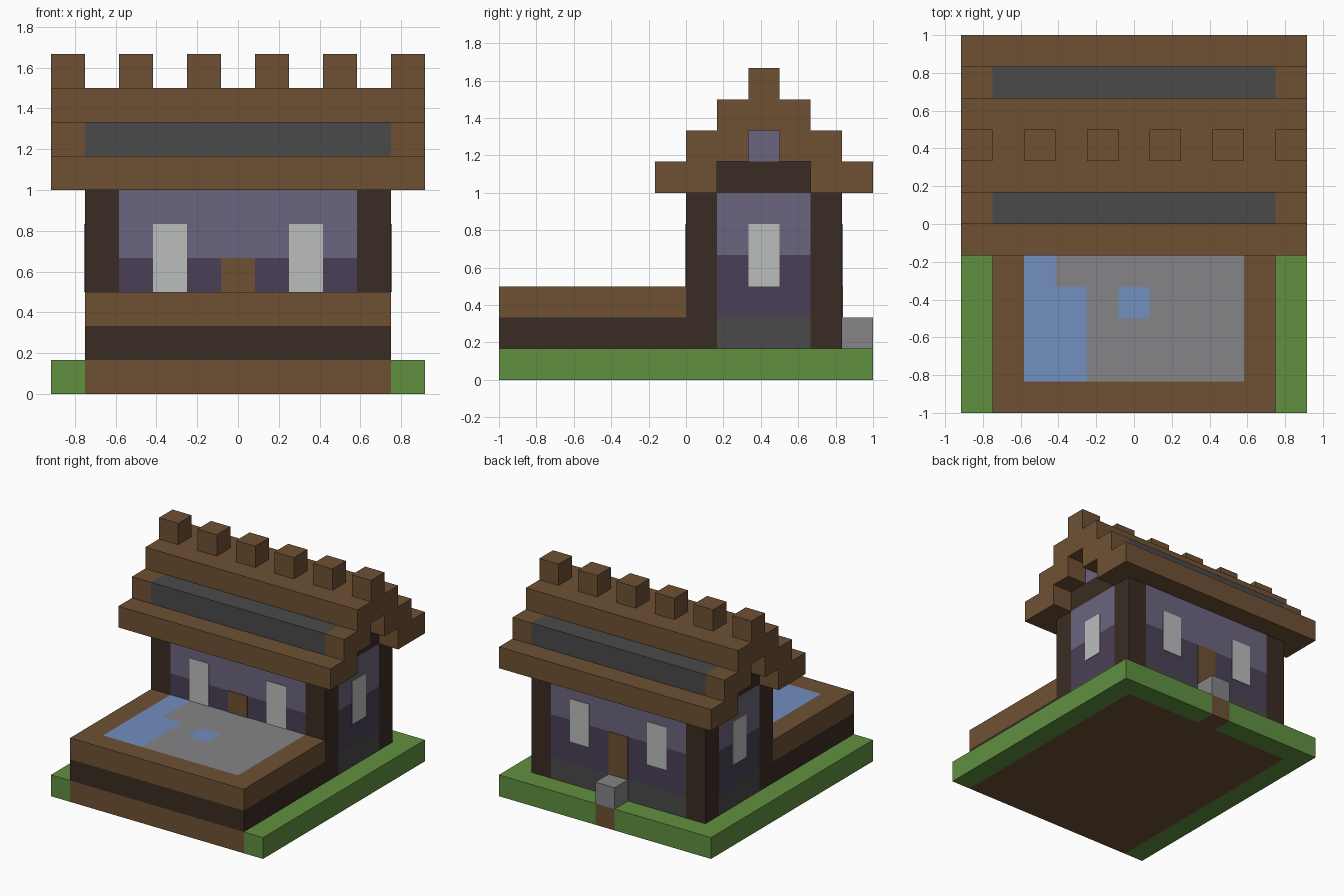
import bpy, bmesh
from mathutils import Matrix, Vector

cube = bpy.data.objects.get("Cube")
if cube:
    bpy.data.objects.remove(cube, do_unlink=True)

U = 1 / 6                      # one building block
W, D = 11, 12                  # footprint in blocks
PLATE = 0.03                   # painted plate thickness in blocks


def material(name, r, g, b):
    def linear(c):
        c /= 255
        return c / 12.92 if c <= 0.04045 else ((c + 0.055) / 1.055) ** 2.4
    colour = (linear(r), linear(g), linear(b), 1)
    m = bpy.data.materials.new(name)
    m.diffuse_color = colour
    m.use_nodes = True
    bsdf = next(n for n in m.node_tree.nodes if n.type == 'BSDF_PRINCIPLED')
    bsdf.inputs["Base Color"].default_value = colour
    bsdf.inputs["Roughness"].default_value = 0.9
    return m


wood = material("wood brown", 110, 81, 52)
dark_wood = material("dark timber", 58, 44, 35)
grass = material("grass green", 96, 144, 64)
water = material("water blue", 114, 142, 191)
stone = material("stone grey", 133, 133, 135)
slate = material("slate grey", 74, 74, 74)
lower_paint = material("dark purple", 74, 64, 86)
upper_paint = material("light purple", 107, 101, 126)
glass = material("pale window", 187, 190, 188)


def finish(name, bm, *mats):
    me = bpy.data.meshes.new(name)
    bm.to_mesh(me)
    bm.free()
    for m in mats:
        me.materials.append(m)
    ob = bpy.data.objects.new(name, me)
    bpy.context.collection.objects.link(ob)
    return ob


def blocks(name, mat, *boxes):
    """One object from boxes given as x0, x1, y0, y1, z0, z1 in blocks."""
    bm = bmesh.new()
    for x0, x1, y0, y1, z0, z1 in boxes:
        centre = Vector((x0 + x1 - W, y0 + y1 - D, z0 + z1)) * U / 2
        size = Vector((x1 - x0, y1 - y0, z1 - z0)) * U
        bmesh.ops.create_cube(bm, size=1, matrix=Matrix.Translation(centre) @ Matrix.Diagonal(size).to_4x4())
    return finish(name, bm, mat)


def mirror_x(b):
    return (W - b[1], W - b[0], *b[2:])


def mirror_y(b):
    """Mirror front to back about the roof ridge."""
    return (*b[:2], 17 - b[3], 17 - b[2], *b[4:])


# Ground
side = (0, 1, 0, D, 0, 1)
back = (1, 5, 11, D, 0, 1)
blocks("lawn", grass, side, mirror_x(side), back, mirror_x(back))
blocks("earth", wood, (1, 10, 0, 11, 0, 1), (5, 6, 11, D, 0, 1))
blocks("back_step", stone, (5, 6, 11, D, 1, 2))

# Terrace
blocks("terrace_wall", dark_wood, (1, 10, 0, 6, 1, 2))
edge = (1, 2, 1, 6, 2, 3)
blocks("terrace_border", wood, (1, 10, 0, 1, 2, 3), edge, mirror_x(edge))

# Terrace floor: one face per paving block, water chosen by position
bm = bmesh.new()
bmesh.ops.create_grid(bm, x_segments=7, y_segments=5, size=0.5,
                      matrix=Matrix.Translation((0, -2.5 * U, 3 * U)) @ Matrix.Diagonal((7 * U, 5 * U, 1, 1)))
for f in bm.faces:
    c = f.calc_center_median() / U
    x, y = int(c.x + W / 2), int(c.y + D / 2)
    f.material_index = int(x == 2 or (x == 3 and y < 4) or (x == 5 and y == 3))
finish("terrace_floor", bm, stone, water)

# House walls in horizontal bands, with timber corner posts
for name, mat, z0, z1 in (("foundation", slate, 1, 2),
                          ("lower_wall", lower_paint, 2, 4),
                          ("upper_wall", upper_paint, 4, 6)):
    blocks(name, mat, (1, 10, 7, 10, z0, z1), (2, 9, 6, 11, z0, z1))
for yname, y in (("front", 6), ("back", 10)):
    for xname, x in (("right", 1), ("left", 9)):
        blocks(f"{yname}_{xname}_post", dark_wood, (x, x + 1, y, y + 1, 1, 6))

# Windows and doors
for xname, x in (("right", 3), ("left", 7)):
    pane = (x, x + 1, 6 - PLATE, 6, 3, 5)
    blocks(f"front_{xname}_window", glass, pane)
    blocks(f"back_{xname}_window", glass, mirror_y(pane))
pane = (1 - PLATE, 1, 8, 9, 3, 5)
blocks("right_window", glass, pane)
blocks("left_window", glass, mirror_x(pane))
blocks("front_door", wood, (5, 6, 6 - PLATE, 6, 3, 4))
blocks("back_door", wood, (5, 6, 11, 11 + PLATE, 1, 4))

# Gables
blocks("gable_beam", dark_wood, (1, 10, 7, 10, 6, 7))
blocks("gable_panel", upper_paint, (1, 10, 8, 9, 7, 8))

# Stepped roof, same on both slopes
eave = (0, W, 5, 7, 6, 7)
course = (0, W, 7, 8, 7, 8)
end = (0, 1, 6, 7, 7, 8)
tiles = (1, 10, 6, 7, 7, 8)
for name, flip in (("front", lambda b: b), ("back", mirror_y)):
    blocks(f"{name}_eave", wood, flip(eave))
    blocks(f"{name}_roof_course", wood, flip(course), flip(end), flip(mirror_x(end)))
    blocks(f"{name}_roof_slates", slate, flip(tiles))
blocks("ridge", wood, (0, W, 7, 10, 8, 9))
blocks("ridge_blocks", wood, *[(x, x + 1, 8, 9, 9, 10) for x in range(0, W, 2)])
